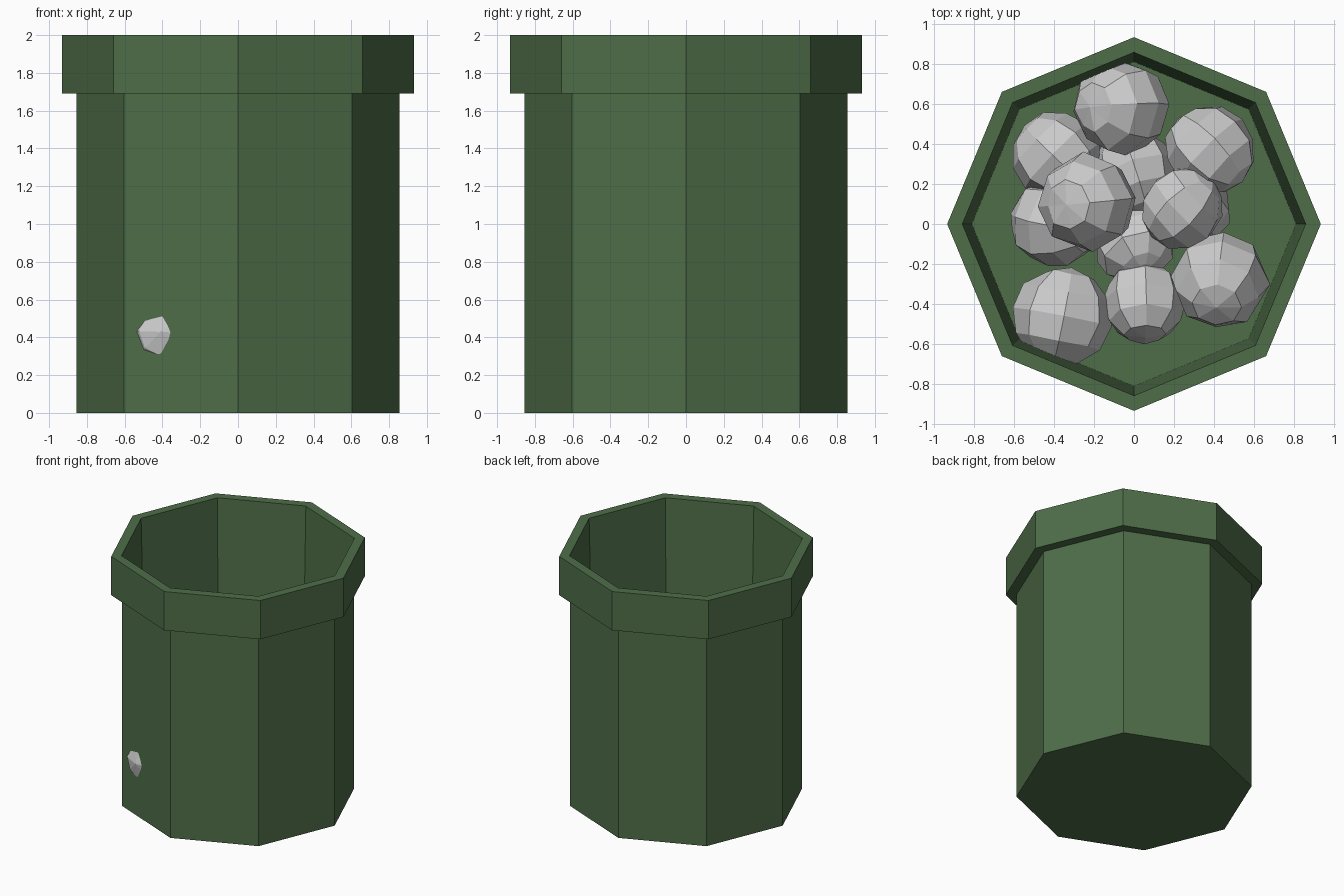
import bpy, bmesh, math, random
from mathutils import Matrix, Euler

if "Cube" in bpy.data.objects:
    bpy.data.objects.remove(bpy.data.objects["Cube"])

random.seed(4)

green = bpy.data.materials.new("dark_green")
green.diffuse_color = (0.077, 0.155, 0.065, 1)
green.use_nodes = True
green.node_tree.nodes["Principled BSDF"].inputs["Base Color"].default_value = green.diffuse_color


def finish(name, bm, mat=None):
    bmesh.ops.recalc_face_normals(bm, faces=bm.faces)
    mesh = bpy.data.meshes.new(name)
    bm.to_mesh(mesh)
    bm.free()
    ob = bpy.data.objects.new(name, mesh)
    bpy.context.collection.objects.link(ob)
    if mat:
        mesh.materials.append(mat)
    return ob


# Eight-sided bin with a rim: outside, rim, tapering inside
profile = [(0.855, 0), (0.855, 1.69), (0.933, 1.69), (0.933, 2.0),
           (0.857, 2.0), (0.81, 0.1)]
bm = bmesh.new()
rings = [[bm.verts.new((r * math.cos(k * math.pi / 4), r * math.sin(k * math.pi / 4), z))
          for k in range(8)] for r, z in profile]
for a, b in zip(rings, rings[1:]):
    for k in range(8):
        n = (k + 1) % 8
        bm.faces.new((a[k], a[n], b[n], b[k]))
bm.faces.new(rings[0])    # underside
bm.faces.new(rings[-1])   # inner floor
finish("bin", bm, green)


# Faceted rocks piled on the floor of the bin: x, y, z, radius
rocks = [
    (-0.06, 0.58, 0.52, 0.245), (0.38, 0.37, 0.44, 0.23),
    (-0.39, 0.34, 0.36, 0.23), (-0.23, 0.11, 0.66, 0.245),
    (0.24, 0.08, 0.54, 0.21), (-0.39, 0.01, 0.34, 0.23),
    (0.0, 0.25, 0.34, 0.22), (0.0, -0.09, 0.34, 0.21),
    (0.43, -0.28, 0.46, 0.245), (0.05, -0.39, 0.40, 0.21),
    (-0.36, -0.465, 0.42, 0.25), (0.29, 0.08, 0.32, 0.20),
]
for i, (x, y, z, r) in enumerate(rocks):
    bm = bmesh.new()
    bmesh.ops.create_uvsphere(bm, u_segments=8, v_segments=6, radius=r)
    for v in bm.verts:
        v.co *= random.uniform(0.95, 1.03)
    turn = Euler([random.uniform(0, math.tau) for _ in range(3)]).to_matrix().to_4x4()
    bmesh.ops.transform(bm, matrix=Matrix.Translation((x, y, z)) @ turn, verts=bm.verts)
    finish(f"rock_{i + 1}", bm)
